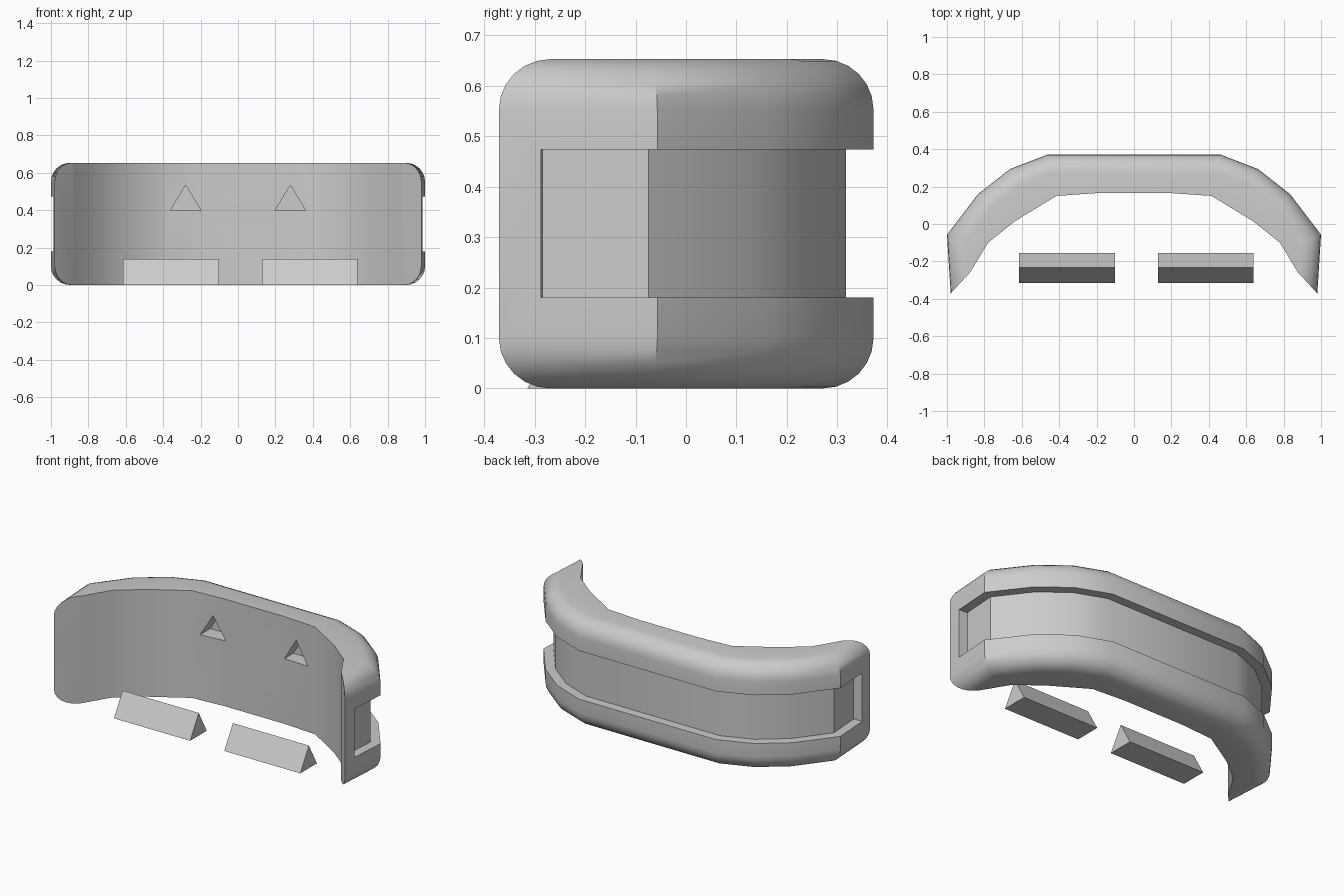
import bpy
import bmesh
import math
from mathutils import Vector

if "Cube" in bpy.data.objects:
    bpy.data.objects.remove(bpy.data.objects["Cube"])

grey = bpy.data.materials.new("plain grey")
grey.use_nodes = True
colour = (0.6, 0.6, 0.6, 1)
grey.diffuse_color = colour
grey.node_tree.nodes["Principled BSDF"].inputs["Base Color"].default_value = colour

HEIGHT, ROUND, STEPS = 0.653, 0.1, 7


def loft(name, rings):
    """Skin closed rings of equal length and cap both ends."""
    bm = bmesh.new()
    loops = [[bm.verts.new(p) for p in ring] for ring in rings]
    for a, b in zip(loops, loops[1:]):
        for i in range(len(a)):
            j = (i + 1) % len(a)
            bm.faces.new((a[i], a[j], b[j], b[i]))
    bm.faces.new(loops[0])
    bm.faces.new(loops[-1])
    bmesh.ops.recalc_face_normals(bm, faces=bm.faces)
    mesh = bpy.data.meshes.new(name)
    bm.to_mesh(mesh)
    bm.free()
    mesh.materials.append(grey)
    obj = bpy.data.objects.new(name, mesh)
    bpy.context.collection.objects.link(obj)
    return obj


def upright(name, outline, z0, z1):
    return loft(name, [[(x, y, z) for x, y in outline] for z in (z0, z1)])


def mirrored(half):
    """Complete a half outline, running from its +x end to its -x end."""
    return half + [(-x, y) for x, y in reversed(half)]


def offset(path, d):
    """Move an open path inwards by d with mitred corners."""
    pts = [Vector(p) for p in path]
    normals = []
    for a, b in zip(pts, pts[1:]):
        t = (b - a).normalized()
        normals.append(Vector((-t.y, t.x)))
    out = []
    for i, p in enumerate(pts):
        n = normals[max(i - 1, 0)]
        m = normals[min(i, len(normals) - 1)]
        out.append(tuple(p + (n + m) * d / (1 + n.dot(m))))
    return out


def cut(body, cutter):
    mod = body.modifiers.new("cut", "BOOLEAN")
    mod.operation = "DIFFERENCE"
    mod.solver = "EXACT"
    mod.object = cutter
    bpy.context.view_layer.objects.active = body
    bpy.ops.object.modifier_apply(modifier=mod.name)
    bpy.data.objects.remove(cutter)


# Curved body with rounded top and bottom rims
bends = [(1.0, -0.057), (0.834, 0.16), (0.663, 0.294), (0.46, 0.372)]
outer = mirrored([(0.975, -0.45)] + bends)
levels = []
for i in range(STEPS):
    a = math.pi / 2 * i / (STEPS - 1)
    levels.append((ROUND * (1 - math.sin(a)), ROUND * (1 - math.cos(a))))
levels += [(d, HEIGHT - z) for d, z in reversed(levels)]
body = loft("curved_shell", [[(x, y, z) for x, y in offset(outer, d)] for d, z in levels])

# Hollow front, tapering the shell to thin side tips
inner = mirrored([(1.11, -0.52), (0.979, -0.37), (0.875, -0.257), (0.78, -0.1),
                  (0.635, 0.016), (0.415, 0.15), (0.2, 0.165)])
cut(body, upright("hollow_cutter", inner, -0.1, HEIGHT + 0.1))

# Groove wrapping around the outside
track = mirrored([(0.985, -0.288)] + bends)
strip = offset(track, -0.08) + offset(track, 0.055)[::-1]
cut(body, upright("groove_cutter", strip, 0.18, 0.474))

# Two triangular recesses in the inner wall
for side in (-1, 1):
    x = side * 0.28
    triangle = [(x - 0.082, 0.398), (x + 0.082, 0.398), (x, 0.534)]
    cut(body, loft("recess_cutter", [[(px, y, pz) for px, pz in triangle] for y in (-0.1, 0.25)]))

bpy.ops.object.select_all(action="DESELECT")
body.select_set(True)
bpy.context.view_layer.objects.active = body
bpy.ops.object.shade_smooth_by_angle(angle=math.radians(35))

# Two loose wedge bars on the ground
wedge = [(-0.315, 0), (-0.155, 0), (-0.232, 0.138)]
for name, x0, x1 in (("right_wedge_bar", -0.615, -0.102), ("left_wedge_bar", 0.128, 0.64)):
    loft(name, [[(x, y, z) for y, z in wedge] for x in (x0, x1)])
